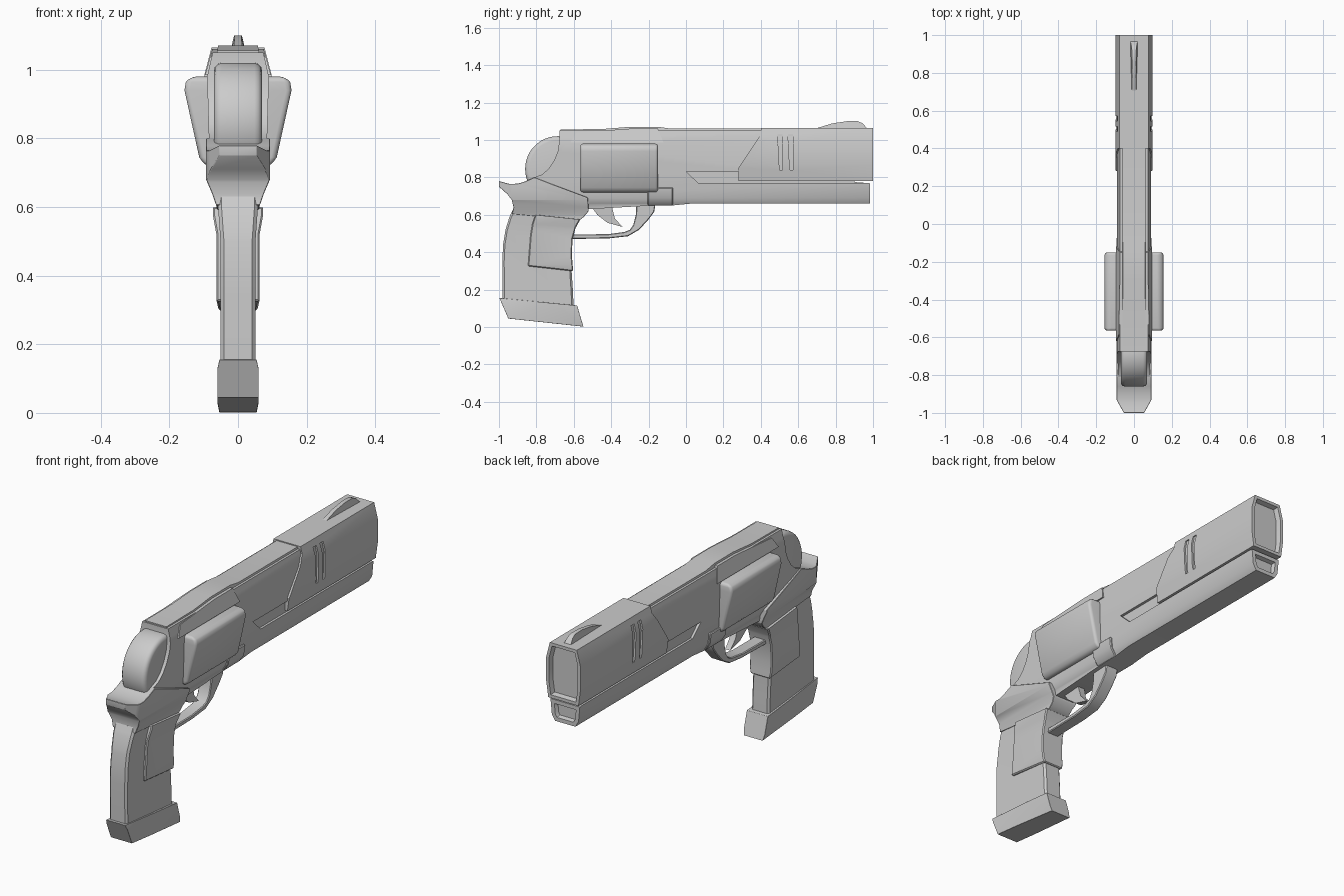
import bpy, bmesh, math
from mathutils import Vector

if "Cube" in bpy.data.objects:
    bpy.data.objects.remove(bpy.data.objects["Cube"])


def lerp_table(table, t):
    """Half-width at t from a short (position, value) table."""
    if t <= table[0][0]:
        return table[0][1]
    for (a, va), (b, vb) in zip(table, table[1:]):
        if t <= b:
            return va + (vb - va) * (t - a) / (b - a)
    return table[-1][1]


def apply_mod(ob, kind, **props):
    m = ob.modifiers.new(kind.title(), kind)
    for k, v in props.items():
        setattr(m, k, v)
    bpy.context.view_layer.objects.active = ob
    bpy.ops.object.modifier_apply(modifier=m.name)


def finish(ob, bevel=0, segs=1, angle=30):
    if bevel:
        apply_mod(ob, 'BEVEL', width=bevel, segments=segs,
                  limit_method='ANGLE', angle_limit=math.radians(40))
    for p in ob.data.polygons:
        p.use_smooth = True
    ob.data.set_sharp_from_angle(angle=math.radians(angle))
    return ob


def slab(name, profile, section, taper=None, recess=None, x0=None):
    """Side profile (y, z) extruded across x; half-width follows z, optionally scaled along y.
    recess=(rim, depth) sinks the front (+y) end. x0 makes a one-sided block from x0 to section."""
    bm = bmesh.new()
    f = bm.faces.new([bm.verts.new((-1 if x0 is None else 0, y, z)) for y, z in profile])
    ext = bmesh.ops.extrude_face_region(bm, geom=[f])['geom']
    for v in ext:
        if isinstance(v, bmesh.types.BMVert):
            v.co.x = 1
    zs = [p[1] for p in profile]
    for axis, table in ((2, section), (1, taper or [])):
        for t, _ in table:
            if axis == 1 or min(zs) + 1e-4 < t < max(zs) - 1e-4:
                co, no = Vector(), Vector()
                co[axis], no[axis] = t, 1
                bmesh.ops.bisect_plane(bm, geom=bm.verts[:] + bm.edges[:] + bm.faces[:],
                                       dist=1e-5, plane_co=co, plane_no=no)
    for v in bm.verts:
        w = lerp_table(section, v.co.z)
        if taper:
            w *= lerp_table(taper, v.co.y)
        v.co.x = x0 if v.co.x == 0 and x0 is not None else v.co.x * w
    bmesh.ops.recalc_face_normals(bm, faces=bm.faces[:])
    if recess:
        ymax = max(v.co.y for v in bm.verts)
        for rim, depth in ((recess[0], 0), (0.006, -recess[1])):
            if depth == 0:
                faces = [f for f in bm.faces if f.calc_center_median().y > ymax - 1e-4]
            bmesh.ops.inset_region(bm, faces=faces, thickness=rim, depth=depth,
                                   use_even_offset=True, use_boundary=True)
    me = bpy.data.meshes.new(name)
    bm.to_mesh(me)
    bm.free()
    ob = bpy.data.objects.new(name, me)
    bpy.context.collection.objects.link(ob)
    return ob


def cut_sides(ob, profile, inner):
    """Cut the same shallow side pocket on both sides."""
    for s in (-1, 1):
        c = slab("cutter", profile, [(0, 0.15 * s)], x0=inner * s)
        c.hide_render = True
        apply_mod(ob, 'BOOLEAN', operation='DIFFERENCE', solver='EXACT', object=c)
        bpy.data.objects.remove(c)


# Frame with the under-barrel, hollow back edge around the hammer
frame = slab("frame",
             [(-.675, 1.05), (-.675, 1.01), (-.685, .94), (-.705, .89), (-.735, .845), (-.77, .815),
              (-.81, .80), (-.74, .70), (-.52, .63), (-.2, .648), (-.07, .65), (.03, .66), (.985, .66),
              (.985, .768), (.9, .775), (.9, 1.05)],
             [(.63, .055), (.66, .058), (.69, .076), (.77, .084), (.98, .09), (1.05, .074)],
             recess=(.02, .02))
cut_sides(frame, [(0, .832), (.285, .832), (.285, .785), (.96, .785), (.96, .77), (.065, .77)], .072)
finish(frame)

# Barrel shroud with vent slots and recessed muzzle
shroud = slab("barrel_shroud",
              [(.40, 1.065), (.40, 1.03), (.28, .85), (.28, .78), (1, .78), (1, 1.065)],
              [(.78, .086), (.865, .098), (.985, .098), (1.065, .077)], recess=(.016, .025))
for y in (.49, .545):
    cut_sides(shroud, [(y, 1.03), (y + .01, .84), (y + .026, .84), (y + .026, 1.03)], .08)
finish(shroud, angle=15)

# Top strap and covers above the cylinder
finish(slab("top_strap",
            [(-.67, 1.03), (-.67, 1.056), (-.45, 1.058), (-.3, 1.07), (-.15, 1.07), (-.08, 1.06),
             (.42, 1.06), (.42, 1.03)], [(1.03, .066), (1.07, .058)]))
finish(slab("cylinder_cover",
            [(-.62, .985), (-.585, 1.04), (-.3, 1.06), (-.15, 1.06), (-.12, .985)],
            [(.985, .096), (1.06, .075)]))

# Front sight
finish(slab("front_sight", [(.69, 1.06), (.78, 1.088), (.86, 1.1), (.92, 1.1), (.945, 1.088), (.97, 1.06)],
            [(1.06, .02), (1.1, .012)], taper=[(.69, .6), (.95, 1)]))

# Cylinder block and crane
finish(slab("cylinder", [(-.565, .72), (-.15, .72), (-.15, .98), (-.565, .98)],
            [(.72, .095), (.745, .113), (.94, .156), (.965, .152), (.98, .135)]), .014, 3, 40)
finish(slab("crane", [(-.205, .65), (-.07, .65), (-.07, .745), (-.205, .745)],
            [(.65, .06), (.69, .086), (.745, .092)]), .004)

# Round hammer
bpy.ops.mesh.primitive_cylinder_add(vertices=48, radius=.175, depth=.14,
                                    location=(0, -.685, .845), rotation=(0, math.pi / 2, 0))
hammer = bpy.context.object
hammer.name = "hammer"
finish(hammer, .022, 3, 35)

# Tang flaring out behind the hammer
finish(slab("tang",
            [(-1, .78), (-.945, .765), (-.9, .766), (-.86, .778), (-.81, .80), (-.72, .765), (-.525, .692),
             (-.52, .62), (-.545, .59), (-.57, .57), (-.93, .605), (-.922, .64), (-.932, .68),
             (-.955, .71), (-1, .75)],
            [(.57, .06), (.60, .062), (.64, .076), (.68, .093), (.80, .093)],
            taper=[(-1, .58), (-.93, 1)]), .005)

# Grip, side panel and butt
finish(slab("grip",
            [(-.92, .64), (-.945, .585), (-.965, .52), (-.978, .44), (-.982, .35), (-.98, .12),
             (-.6, .09), (-.605, .2), (-.615, .35), (-.612, .46), (-.595, .53), (-.56, .6)],
            [(0, .05), (.5, .051), (.6, .058)]), .01)
finish(slab("grip_panel",
            [(-.805, .60), (-.822, .55), (-.832, .49), (-.845, .325), (-.603, .298), (-.61, .38),
             (-.607, .47), (-.59, .53), (-.565, .575)],
            [(.298, .056), (.33, .063), (.52, .063), (.575, .073)]), .008)
finish(slab("grip_butt", [(-.998, .155), (-.95, .045), (-.55, .002), (-.548, 0), (-.582, .115)],
            [(0, .054), (.03, .06), (.13, .06), (.155, .054)]), .006)

# Trigger and guard
finish(slab("trigger_guard",
            [(-.62, .47), (-.41, .474), (-.31, .485), (-.25, .52), (-.2, .575), (-.17, .615), (-.163, .66),
             (-.265, .66), (-.268, .6), (-.282, .545), (-.30, .52), (-.33, .508), (-.42, .496), (-.62, .495)],
            [(.47, .032), (.66, .036)]), .004)
finish(slab("trigger",
            [(-.51, .65), (-.475, .6), (-.42, .557), (-.34, .535), (-.38, .58), (-.398, .65)],
            [(.53, .014), (.65, .02)]))
